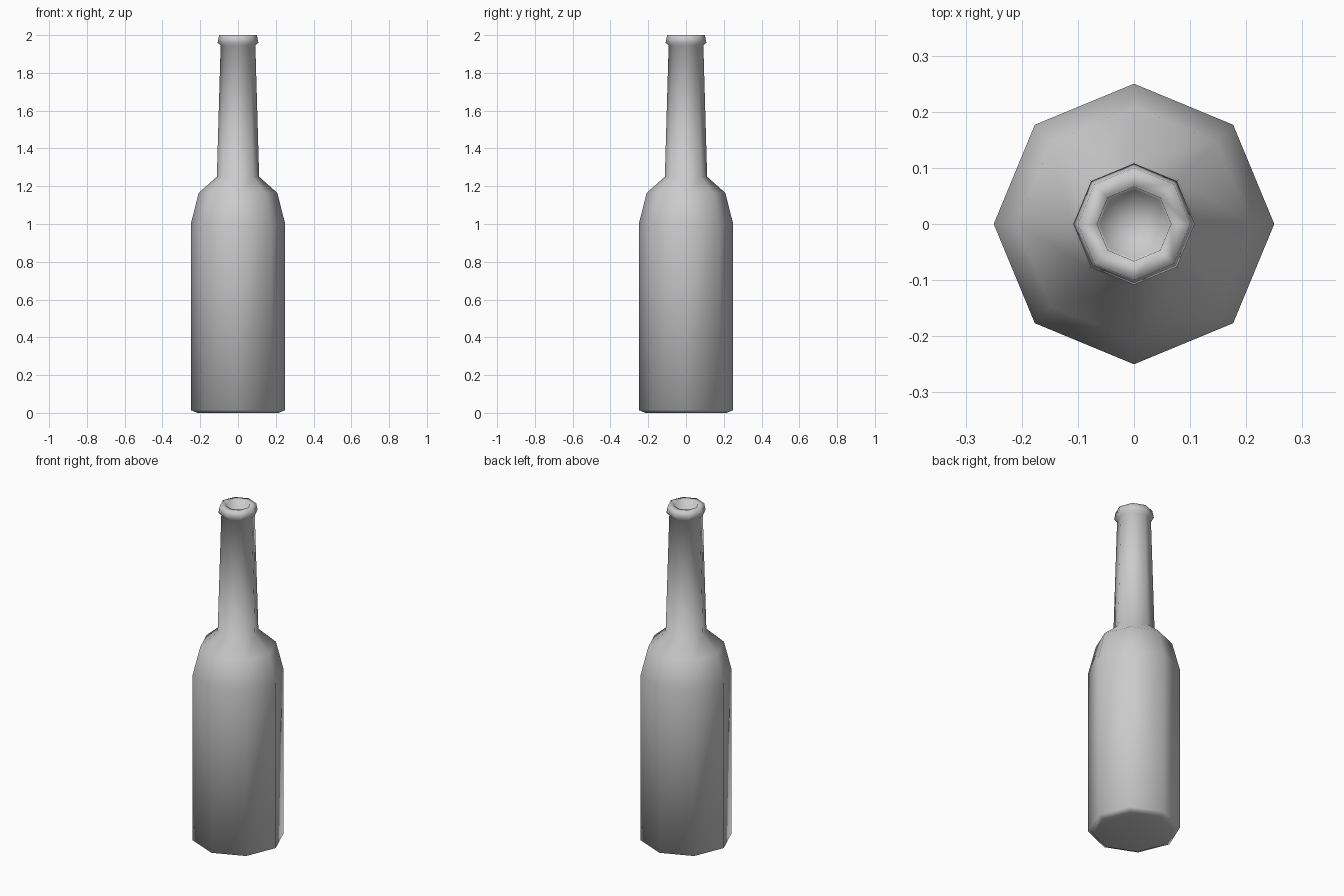
import bpy, bmesh, math

if "Cube" in bpy.data.objects:
    bpy.data.objects.remove(bpy.data.objects["Cube"])

SIDES = 8

# Half profile (radius, height) from the base punt to the inside of the mouth
PROFILE = [
    (0.215, 0.0), (0.25, 0.015),                # base edge
    (0.25, 1.0), (0.208, 1.165), (0.112, 1.25),  # body and shoulder
    (0.092, 1.945),                             # neck
    (0.108, 1.96), (0.10, 2.0), (0.066, 2.0),   # lip
    (0.062, 1.94),                              # mouth wall
]


def lathe(name, profile, bottom_z, top_z):
    """Spin a profile into rings, closing both ends with a centre point."""
    bm = bmesh.new()
    rings = []
    for r, z in profile:
        rings.append([bm.verts.new((r * math.cos(i * math.tau / SIDES),
                                    r * math.sin(i * math.tau / SIDES), z))
                      for i in range(SIDES)])
    low = bm.verts.new((0, 0, bottom_z))
    high = bm.verts.new((0, 0, top_z))
    for i in range(SIDES):
        j = (i + 1) % SIDES
        for a, b in zip(rings, rings[1:]):
            bm.faces.new((a[i], a[j], b[j], b[i]))
        bm.faces.new((rings[0][j], rings[0][i], low))
        bm.faces.new((rings[-1][i], rings[-1][j], high))
    for f in bm.faces:
        f.smooth = True
    bmesh.ops.recalc_face_normals(bm, faces=bm.faces)
    mesh = bpy.data.meshes.new(name)
    bm.to_mesh(mesh)
    bm.free()
    obj = bpy.data.objects.new(name, mesh)
    bpy.context.collection.objects.link(obj)
    return obj


# Bottle with a hollowed base and a recessed mouth
lathe("bottle", PROFILE, 0.03, 1.93)
